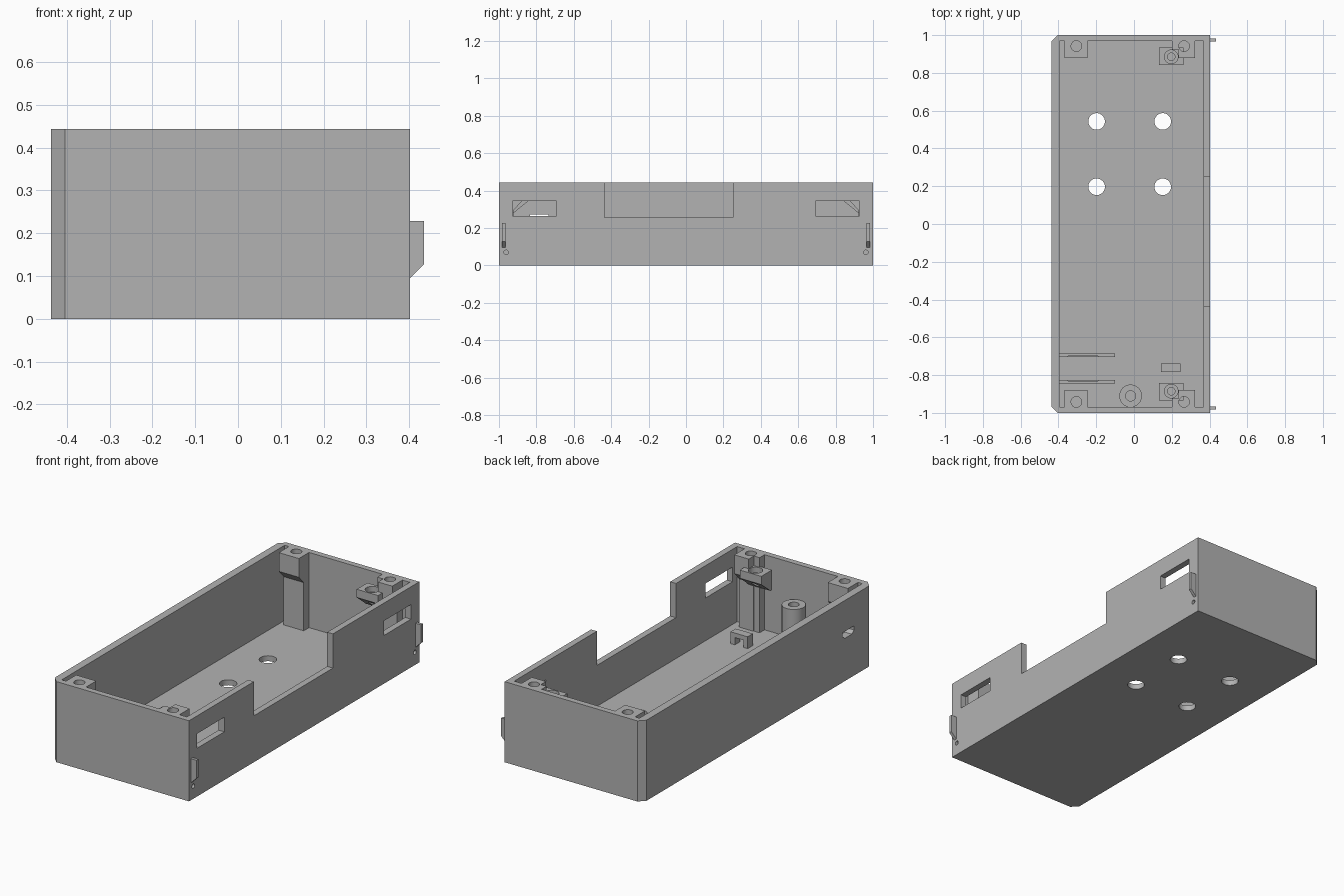
import bpy, bmesh, math
from mathutils import Vector

cube = bpy.data.objects.get("Cube")
if cube:
    bpy.data.objects.remove(cube, do_unlink=True)

grey = bpy.data.materials.new("plain_grey")
grey.use_nodes = True
colour = (0.45, 0.45, 0.45, 1)
grey.diffuse_color = colour
grey.node_tree.nodes["Principled BSDF"].inputs["Base Color"].default_value = colour


def prism(name, points, axis, lo, hi):
    """Extrude a flat profile along an axis; points use the other two axes in order."""
    bm = bmesh.new()
    verts = []
    for p in points:
        co = list(p)
        co.insert("xyz".index(axis), lo)
        verts.append(bm.verts.new(co))
    face = bm.faces.new(verts)
    ext = bmesh.ops.extrude_face_region(bm, geom=[face])
    shift = Vector((0, 0, 0))
    shift["xyz".index(axis)] = hi - lo
    moved = [g for g in ext["geom"] if isinstance(g, bmesh.types.BMVert)]
    bmesh.ops.translate(bm, verts=moved, vec=shift)
    bmesh.ops.recalc_face_normals(bm, faces=bm.faces)
    mesh = bpy.data.meshes.new(name)
    bm.to_mesh(mesh)
    bm.free()
    mesh.materials.append(grey)
    ob = bpy.data.objects.new(name, mesh)
    bpy.context.collection.objects.link(ob)
    return ob


def box(name, x, y, z):
    x, y, z = sorted(x), sorted(y), sorted(z)
    return prism(name, [(x[0], y[0]), (x[1], y[0]), (x[1], y[1]), (x[0], y[1])], "z", *z)


def rod(name, centre, r, axis, lo, hi, n=32):
    pts = [(centre[0] + r * math.cos(math.tau * i / n),
            centre[1] + r * math.sin(math.tau * i / n)) for i in range(n)]
    return prism(name, pts, axis, lo, hi)


def combine(ob, other, operation="DIFFERENCE"):
    """Boolean the other object into this one, then remove it."""
    other.hide_render = True
    mod = ob.modifiers.new("bool", "BOOLEAN")
    mod.operation, mod.object, mod.solver = operation, other, "EXACT"
    bpy.context.view_layer.objects.active = ob
    bpy.ops.object.modifier_apply(modifier=mod.name)
    bpy.data.objects.remove(other, do_unlink=True)


TOP, FLOOR = 0.443, 0.03
LEFT, RIGHT = 0.402, -0.437

# Case shell: outline with two bevelled corners, hollowed out
c = 0.033
shell = prism("case_shell", [(RIGHT + c, -1), (LEFT, -1), (LEFT, 1), (RIGHT + c, 1),
                             (RIGHT, 1 - c), (RIGHT, c - 1)], "z", 0, TOP)
combine(shell, box("cavity", (-0.394, 0.367), (-0.968, 0.968), (FLOOR, 0.6)))

# Wide notch, side slots and pin holes in the left wall
combine(shell, box("notch", (0.3, 0.5), (-0.437, 0.25), (0.255, 0.6)))
for s in (-1, 1):
    combine(shell, box("slot", (0.34, 0.5), (s * 0.693, s * 0.928), (0.265, 0.345)))
    combine(shell, rod("pin_hole", (s * 0.962, 0.07), 0.012, "x", 0.37, 0.5, 16))

# Port opening in the right wall
combine(shell, prism("port", [(-0.815, 0.235), (-0.755, 0.235), (-0.735, 0.25), (-0.735, 0.273),
                              (-0.835, 0.273), (-0.835, 0.25)], "x", -0.5, -0.35))

# Floor holes
for x in (-0.198, 0.152):
    for y in (0.197, 0.543):
        combine(shell, rod("floor_hole", (x, y), 0.044, "z", -0.1, 0.1))

for s, end in ((-1, "front"), (1, "back")):
    # Corner posts: a screw block that tapers down to a slim column
    profile = [(s * 0.97, 0.02), (s * 0.922, 0.02), (s * 0.922, 0.295),
               (s * 0.88, 0.34), (s * 0.88, TOP), (s * 0.97, TOP)]
    for side, x0, x1, hx in (("right", -0.368, -0.246, -0.305), ("left", 0.235, 0.322, 0.265)):
        post = prism(f"{end}_{side}_post", profile, "x", x0, x1)
        if side == "left":
            combine(post, box("lug", (0.2, 0.25), (s * 0.925, s * 0.97), (0.02, TOP)), "UNION")
        combine(post, rod("screw_hole", (hx, s * 0.942), 0.028, "z", 0.33, 0.6))

    # Lower bracket with a stepped screw seat beside the left post
    bracket = prism(f"{end}_bracket", [(s * 0.935, 0.28), (s * 0.922, 0.28), (s * 0.842, 0.345),
                                       (s * 0.842, 0.39), (s * 0.935, 0.39)], "x", 0.132, 0.262)
    combine(bracket, rod("seat", (0.197, s * 0.885), 0.036, "z", 0.36, 0.6))
    combine(bracket, rod("bore", (0.197, s * 0.885), 0.02, "z", 0.2, 0.5))

    # Outer hook with a sloped underside
    prism(f"{end}_hook", [(0.395, 0.095), (0.402, 0.095), (0.435, 0.128), (0.435, 0.228),
                          (0.395, 0.228)], "y", *sorted((s * 0.966, s * 0.983)))

# Round boss on the floor
boss = rod("floor_boss", (-0.018, -0.91), 0.06, "z", 0.02, 0.25)
combine(boss, rod("boss_hole", (-0.018, -0.91), 0.027, "z", 0.08, 0.4))

# Small bridge on the floor
prism("cable_bridge", [(0.142, 0.02), (0.142, 0.095), (0.246, 0.095), (0.246, 0.02), (0.22, 0.02),
                       (0.22, 0.07), (0.168, 0.07), (0.168, 0.02)], "y", -0.783, -0.738)

# Two board rails, each with a shallow groove on its inner side
for name, y0, y1, g in (("inner_rail", -0.705, -0.685, -0.705), ("outer_rail", -0.845, -0.825, -0.825)):
    rail = box(name, (-0.4, -0.1), (y0, y1), (0.02, 0.16))
    combine(rail, box("groove", (-0.35, -0.19), (g - 0.007, g + 0.007), (0.11, 0.3)))

# Smooth the round walls, keep the edges sharp
for ob in bpy.context.collection.objects:
    if ob.type == "MESH" and grey.name in ob.data.materials:
        bpy.ops.object.select_all(action="DESELECT")
        ob.select_set(True)
        bpy.context.view_layer.objects.active = ob
        bpy.ops.object.shade_smooth_by_angle(angle=math.radians(30))
